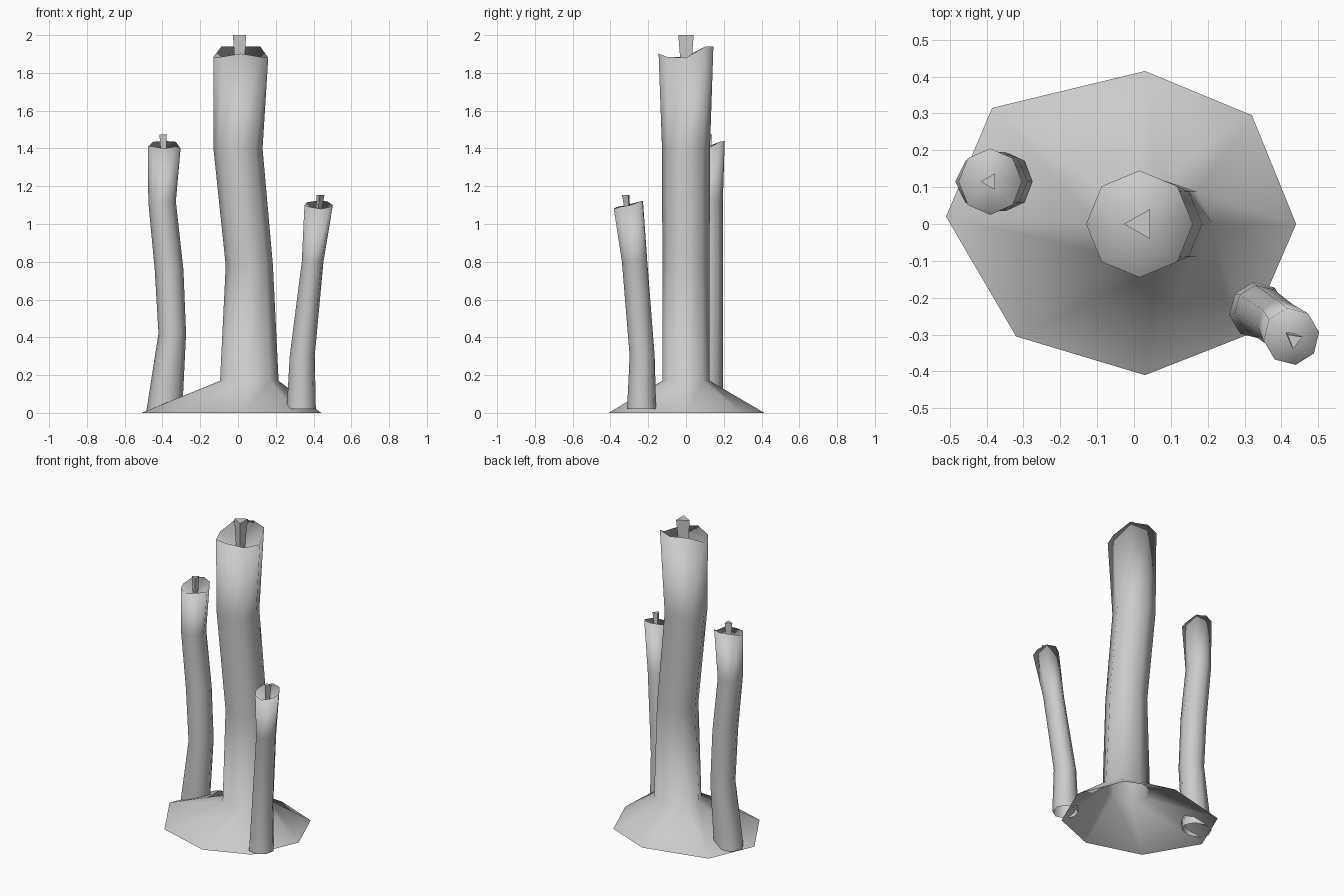
import bpy, bmesh, math
from mathutils import Vector

if "Cube" in bpy.data.objects:
    bpy.data.objects.remove(bpy.data.objects["Cube"])

SIDES = 8


def finish(bm, name, smooth=True):
    bmesh.ops.recalc_face_normals(bm, faces=bm.faces)
    for f in bm.faces:
        f.smooth = smooth
    me = bpy.data.meshes.new(name)
    bm.to_mesh(me)
    bm.free()
    ob = bpy.data.objects.new(name, me)
    bpy.context.collection.objects.link(ob)
    return ob


def candle(name, rings, rim, bowl, turn=0.0, skirt=None):
    """rings: (x, y, z, rx, ry); rim: z offset per side; bowl: hollow centre."""
    bm = bmesh.new()
    loops = []
    if skirt:
        loops.append([bm.verts.new((x, y, 0)) for x, y in skirt])
    for k, (cx, cy, z, rx, ry) in enumerate(rings):
        loop = []
        for i in range(SIDES):
            a = turn + i * math.tau / SIDES
            dz = rim[i] if k == len(rings) - 1 else 0
            loop.append(bm.verts.new((cx + rx * math.cos(a),
                                      cy + ry * math.sin(a), z + dz)))
        loops.append(loop)
    for lo, hi in zip(loops, loops[1:]):
        for i in range(SIDES):
            j = (i + 1) % SIDES
            bm.faces.new((lo[i], lo[j], hi[j], hi[i]))
    # hollow top
    c = bm.verts.new(bowl)
    top = loops[-1]
    for i in range(SIDES):
        bm.faces.new((top[i], top[(i + 1) % SIDES], c))
    return finish(bm, name)


def wick(name, low, high, r_low, r_high, turn=math.pi):
    bm = bmesh.new()
    loops = []
    for p, r in ((low, r_low), (high, r_high)):
        loops.append([bm.verts.new(Vector(p) + Vector((
            r * math.cos(turn + i * math.tau / 3),
            r * math.sin(turn + i * math.tau / 3), 0))) for i in range(3)])
    lo, hi = loops
    for i in range(3):
        j = (i + 1) % 3
        bm.faces.new((lo[i], lo[j], hi[j], hi[i]))
    bm.faces.new(hi)
    return finish(bm, name, False)


# tall candle with its spread wax foot
foot = [(0.44, 0), (0.32, 0.295), (0.03, 0.415), (-0.385, 0.315),
        (-0.51, 0.02), (-0.32, -0.305), (0.03, -0.41), (0.31, -0.3)]
candle("tall_candle",
       [(0.06, 0, 0.17, 0.155, 0.125), (0.06, 0, 0.78, 0.125, 0.125),
        (0, 0, 1.4, 0.13, 0.127), (0.015, 0, 1.88, 0.145, 0.145)],
       [0, 0.06, 0.06, 0.06, 0.005, 0.005, 0.022, 0.005],
       (0.015, 0, 1.77), skirt=foot)
wick("tall_wick", (0.015, 0, 1.76), (0.02, 0, 2.0), 0.025, 0.047)

# left candle
candle("left_candle",
       [(-0.39, 0.115, 0.01, 0.095, 0.08), (-0.348, 0.115, 0.42, 0.073, 0.08),
        (-0.365, 0.115, 0.76, 0.076, 0.08), (-0.402, 0.115, 1.12, 0.073, 0.08),
        (-0.39, 0.115, 1.4, 0.086, 0.09)],
       [0, 0.035, 0.04, 0.035, 0.01, 0.01, 0, 0.01],
       (-0.39, 0.115, 1.32))
wick("left_wick", (-0.39, 0.115, 1.31), (-0.39, 0.115, 1.475), 0.013, 0.026)

# right candle, leaning outward
candle("right_candle",
       [(0.335, -0.235, 0.02, 0.078, 0.078), (0.34, -0.232, 0.3, 0.067, 0.067),
        (0.395, -0.272, 0.8, 0.058, 0.068), (0.427, -0.305, 1.09, 0.076, 0.078)],
       [0.01, 0.03, 0.033, 0.025, 0.01, 0, -0.01, 0],
       (0.42, -0.3, 1.02), turn=0.15)
wick("right_wick", (0.42, -0.3, 1.01), (0.435, -0.315, 1.153), 0.012, 0.024,
     turn=-math.pi / 2 - 0.15)
